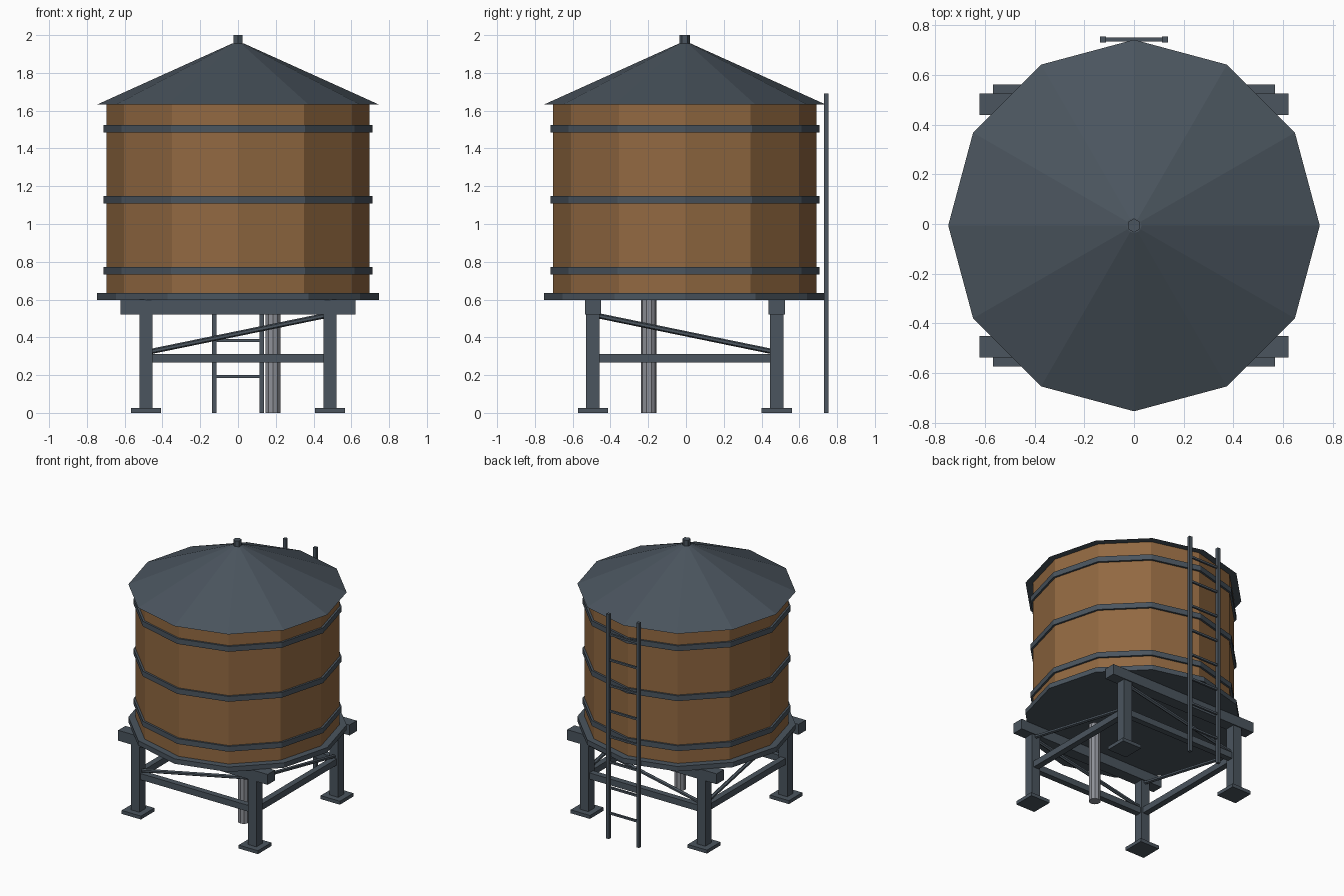
import bpy, bmesh, math
from mathutils import Vector

if "Cube" in bpy.data.objects:
    bpy.data.objects.remove(bpy.data.objects["Cube"])

CY = -0.006  # tank centre; the ladder at the back shifts the bounds a little


def mat(name, rgb):
    m = bpy.data.materials.new(name)
    m.diffuse_color = (*rgb, 1)
    m.use_nodes = True
    m.node_tree.nodes["Principled BSDF"].inputs["Base Color"].default_value = m.diffuse_color
    return m


STEEL = mat("dark_steel", (0.069, 0.090, 0.112))
WOOD = mat("wood_staves", (0.287, 0.141, 0.053))
PIPE = mat("pale_pipe_metal", (0.27, 0.28, 0.31))


def finish(name, bm, material):
    bmesh.ops.recalc_face_normals(bm, faces=bm.faces)
    me = bpy.data.meshes.new(name)
    bm.to_mesh(me)
    bm.free()
    me.materials.append(material)
    ob = bpy.data.objects.new(name, me)
    ob.location.y = CY
    bpy.context.collection.objects.link(ob)
    return ob


def box(name, centre, size, material=STEEL):
    bm = bmesh.new()
    bmesh.ops.create_cube(bm, size=1)
    for v in bm.verts:
        v.co = Vector(c + s * k for c, s, k in zip(centre, size, v.co))
    return finish(name, bm, material)


def lathe(name, profile, sides, material, x=0, y=0, closed=False):
    """Revolve (radius, z) points; a vertex always lies on +y."""
    bm = bmesh.new()
    rings = [[bm.verts.new((x + r * math.sin(2 * math.pi * i / sides),
                            y + r * math.cos(2 * math.pi * i / sides), z))
              for i in range(sides)] for r, z in profile]
    pairs = list(zip(rings, rings[1:]))
    if closed:
        pairs.append((rings[-1], rings[0]))
    else:
        bm.faces.new(rings[0])
        bm.faces.new(rings[-1])
    for a, b in pairs:
        for i in range(sides):
            j = (i + 1) % sides
            bm.faces.new((a[i], a[j], b[j], b[i]))
    return finish(name, bm, material)


def rod(name, a, b, radius):
    a, b = Vector(a), Vector(b)
    d = b - a
    ob = lathe(name, [(radius, -d.length / 2), (radius, d.length / 2)], 6, STEEL)
    ob.rotation_euler = d.to_track_quat('Z', 'Y').to_euler()
    ob.location = (a + b) / 2 + Vector((0, CY, 0))
    return ob


# Tank, roof and floor
lathe("tank_barrel", [(0.697, 0.63), (0.697, 1.635)], 12, WOOD)
lathe("tank_floor", [(0.747, 0.597), (0.747, 0.634)], 12, STEEL)
lathe("roof", [(0.747, 1.632), (0.03, 1.956)], 12, STEEL)
lathe("roof_finial", [(0.028, 1.94), (0.028, 2.0)], 6, STEEL)

# Hoops round the barrel
for i, z in enumerate((0.753, 1.129, 1.505)):
    lathe(f"hoop_{i + 1}", [(0.69, z - 0.02), (0.712, z - 0.02),
                            (0.712, z + 0.02), (0.69, z + 0.02)], 12, STEEL, closed=True)

# Legs, feet, beams and braces
P = 0.487
for s in (-1, 1):
    yn = "front" if s < 0 else "back"
    xn = "left" if s < 0 else "right"
    for t in (-1, 1):
        side = "left" if t < 0 else "right"
        box(f"{yn}_{side}_leg", (t * P, s * P, 0.262), (0.071, 0.071, 0.524))
        box(f"{yn}_{side}_foot", (t * P, s * P, 0.013), (0.16, 0.16, 0.026))
    box(f"{yn}_beam", (0, s * P, 0.561), (1.244, 0.086, 0.078))
    box(f"{yn}_rail", (0, s * P, 0.289), (0.93, 0.045, 0.047))
    box(f"{xn}_rail", (s * P, 0, 0.289), (0.045, 0.93, 0.047))
    rod(f"{yn}_diagonal", (-P, s * P, 0.32), (P, s * P, 0.52), 0.014)
    rod(f"{xn}_diagonal", (s * P, P, 0.32), (s * P, -P, 0.52), 0.014)

# Outlet pipe under the tank
lathe("outlet_pipe", [(0.041, 0), (0.041, 0.6)], 10, PIPE, 0.185, -0.19)

# Ladder at the back
LY = 0.748
for s, n in ((-1, "left"), (1, "right")):
    box(f"ladder_{n}_rail", (s * 0.125, LY, 0.845), (0.023, 0.023, 1.69))
for k in range(1, 9):
    box(f"ladder_rung_{k}", (0, LY, 0.192 * k), (0.24, 0.015, 0.015))
